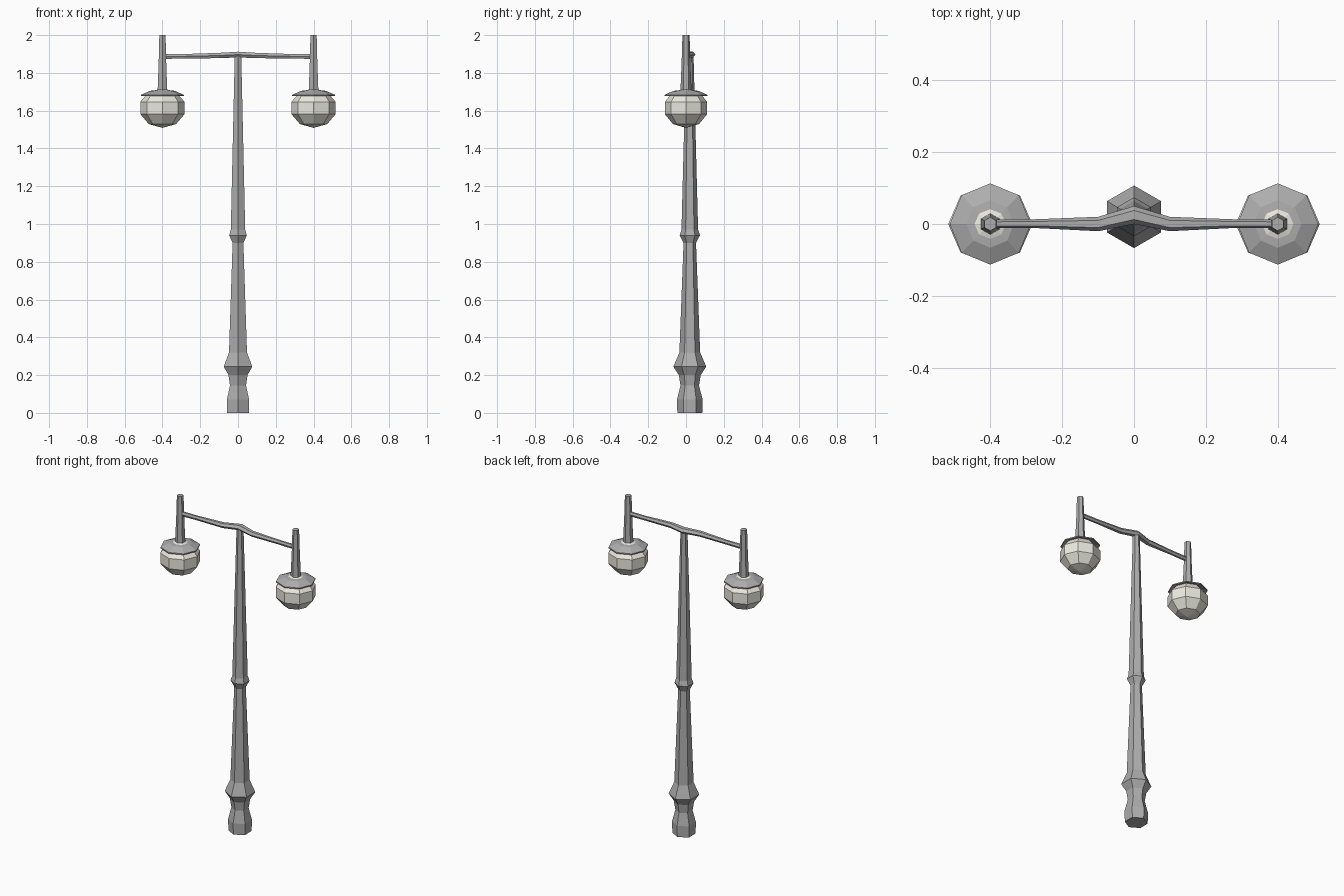
import bpy, bmesh, math
from mathutils import Vector

if "Cube" in bpy.data.objects:
    bpy.data.objects.remove(bpy.data.objects["Cube"])


def material(name, rgb):
    m = bpy.data.materials.new(name)
    m.diffuse_color = (*rgb, 1)
    m.use_nodes = True
    m.node_tree.nodes["Principled BSDF"].inputs["Base Color"].default_value = m.diffuse_color
    return m


def loft(name, rings, mat):
    """Skin a list of equal-length point rings and cap both ends."""
    bm = bmesh.new()
    loops = [[bm.verts.new(p) for p in ring] for ring in rings]
    n = len(loops[0])
    for a, b in zip(loops, loops[1:]):
        for i in range(n):
            j = (i + 1) % n
            bm.faces.new((a[i], a[j], b[j], b[i]))
    bm.faces.new(loops[0][::-1])
    bm.faces.new(loops[-1])
    bmesh.ops.recalc_face_normals(bm, faces=bm.faces[:])
    me = bpy.data.meshes.new(name)
    bm.to_mesh(me)
    bm.free()
    ob = bpy.data.objects.new(name, me)
    bpy.context.collection.objects.link(ob)
    me.materials.append(mat)
    return ob


def lathe(name, profile, sides, x, y, mat):
    """Faceted turning from (radius, height) pairs, corners on the y axis."""
    angles = [math.pi / 2 + math.tau * i / sides for i in range(sides)]
    return loft(name, [[Vector((x + r * math.cos(a), y + r * math.sin(a), z))
                        for a in angles] for r, z in profile], mat)


metal = material("grey_metal", (0.42, 0.42, 0.42))
glass = material("cream_glass", (0.83, 0.82, 0.74))

# Hexagonal turned pole
lathe("pole", [(0.066, 0), (0.068, 0.07), (0.049, 0.145), (0.058, 0.20),
               (0.087, 0.245), (0.055, 0.32), (0.033, 0.90), (0.054, 0.94),
               (0.044, 0.97), (0.02, 1.89)], 6, 0, 0.02, metal)

# Crossarm bowed backwards at the pole: x, y, z, half depth, half height
half = [(0, 0.025, 1.897, 0.025, 0.015), (0.10, 0.0, 1.892, 0.02, 0.014),
        (0.28, 0.001, 1.888, 0.012, 0.012), (0.40, 0.0, 1.887, 0.012, 0.013)]
stations = [(-x, *rest) for x, *rest in half[:0:-1]] + half
hexa = [math.tau * i / 6 for i in range(6)]
loft("crossarm", [[Vector((x, y + d * math.cos(a), z + h * math.sin(a) / 0.866))
                   for a in hexa] for x, y, z, d, h in stations], metal)

for side, x in (("left", -0.4), ("right", 0.4)):
    # Tapered hanger post
    lathe(side + "_hanger", [(0.030, 1.69), (0.023, 1.86), (0.019, 2.0)],
          6, x, 0, metal)

    # Lamp cap with overhanging rim
    lathe(side + "_lamp_cap", [(0.07, 1.69), (0.113, 1.677), (0.113, 1.684),
                               (0.066, 1.705), (0.03, 1.708)], 8, x, 0, metal)

    # Faceted globe
    bm = bmesh.new()
    bmesh.ops.create_uvsphere(bm, u_segments=8, v_segments=5, radius=1)
    rise = max(v.co.z for v in bm.verts if v.co.z < 0.99)
    wide = max(v.co.xy.length for v in bm.verts)
    bmesh.ops.scale(bm, vec=(0.117 / wide, 0.112 / wide, 0.105), verts=bm.verts[:])
    bmesh.ops.translate(bm, vec=(x, 0, 1.614), verts=bm.verts[:])
    me = bpy.data.meshes.new(side + "_globe")
    bm.to_mesh(me)
    bm.free()
    me.materials.append(glass)
    bpy.context.collection.objects.link(bpy.data.objects.new(side + "_globe", me))
